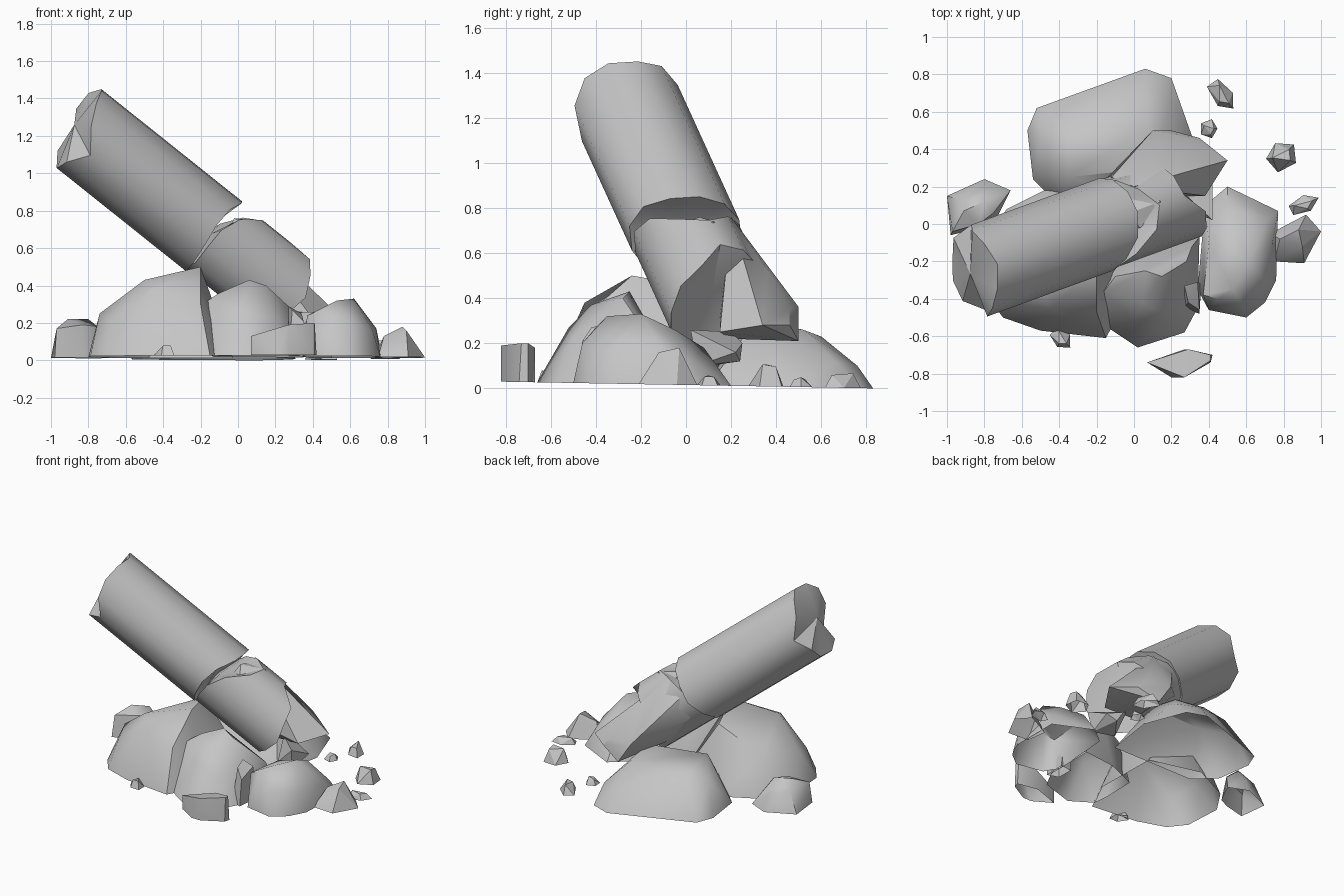
import bpy, bmesh, math, random
from mathutils import Vector

random.seed(4)
default_cube = bpy.data.objects.get("Cube")
if default_cube:
    bpy.data.objects.remove(default_cube, do_unlink=True)

# One stone colour for everything
stone = bpy.data.materials.new("grey stone")
stone.use_nodes = True
grey = (0.56, 0.56, 0.56, 1)
stone.diffuse_color = grey
stone.node_tree.nodes["Principled BSDF"].inputs["Base Color"].default_value = grey


def finish(name, bm, sharp_angle):
    """Shade smooth below the sharp angle and link the object."""
    bmesh.ops.recalc_face_normals(bm, faces=bm.faces)
    for face in bm.faces:
        face.smooth = True
    for edge in bm.edges:
        edge.smooth = edge.calc_face_angle(math.pi) < math.radians(sharp_angle)
    mesh = bpy.data.meshes.new(name)
    bm.to_mesh(mesh)
    bm.free()
    mesh.materials.append(stone)
    obj = bpy.data.objects.new(name, mesh)
    bpy.context.collection.objects.link(obj)


def ground(y):
    """Height of the gently tilted ground line."""
    return max(0, 0.015 - 0.018 * y)


def hull(name, points, base=(), sharp_angle=30):
    """Convex stone; stones with a base outline are open underneath."""
    bm = bmesh.new()
    for point in points:
        bm.verts.new(point)
    feet = {bm.verts.new((x, y, ground(y))) for x, y in base}
    bmesh.ops.convex_hull(bm, input=bm.verts[:])
    bm.normal_update()
    under = [f for f in bm.faces if feet.issuperset(f.verts)]
    bmesh.ops.delete(bm, geom=under, context="FACES")
    loose = [v for v in bm.verts if not v.link_faces]
    bmesh.ops.delete(bm, geom=loose, context="VERTS")
    finish(name, bm, sharp_angle)


def pebble(name, x, y, length, width, turn, height):
    """Small five-sided stone, longer along its turned direction."""
    heading = math.radians(turn)
    base, top = [], []
    for i in range(5):
        angle = i * math.tau / 5
        along = length * math.cos(angle) * random.uniform(0.9, 1.1)
        across = width * math.sin(angle) * random.uniform(0.9, 1.1)
        dx = along * math.cos(heading) - across * math.sin(heading)
        dy = along * math.sin(heading) + across * math.cos(heading)
        base.append((x + dx, y + dy))
        if i % 2 == 0:
            lift = height * random.uniform(0.75, 1)
            top.append((x + dx * 0.6, y + dy * 0.6, lift))
    hull(name, top, base, 20)


# Fallen column: leaning cylinders with ragged ends
axis = Vector((0.752, 0.274, -0.6)).normalized()
up = (Vector((0, 0, 1)) - axis * axis.z).normalized()
back = axis.cross(up)
if back.y < 0:
    back.negate()
middle = Vector((-0.5, -0.13, 0.96))


def shaft(name, radius, upper_end, lower_end):
    """Tube whose end positions along the axis are listed round the rim."""
    bm = bmesh.new()
    count = len(upper_end)
    rings = []
    for ends in (upper_end, lower_end):
        ring = []
        for i, along in enumerate(ends):
            angle = i * math.tau / count
            side = up * math.cos(angle) + back * math.sin(angle)
            ring.append(bm.verts.new(middle + axis * along + side * radius))
        rings.append(ring)
        hub = bm.verts.new(middle + axis * (sum(ends) / count - 0.04))
        for i in range(count):
            bm.faces.new((hub, ring[i], ring[(i + 1) % count]))
    for i in range(count):
        j = (i + 1) % count
        bm.faces.new((rings[0][i], rings[0][j], rings[1][j], rings[1][i]))
    finish(name, bm, 35)


# Rim order: top, back, underside, front
shaft("column_shaft", 0.245,
      [-.49, -.5, -.48, -.38, -.43, -.41, -.44, -.45, -.39, -.49, -.53, -.52],
      [.51, .52, .52, .53, .5, .48, .48, .45, .42, .4, .42, .48])
shaft("column_stump", 0.235,
      [.67, .6, .54, .5, .46, .46, .46, .46, .44, .44, .5, .62],
      [.85, .85, .85, .85, .9, .95, .95, 1, 1.02, 1.04, 1, .97])

# Broken pieces around the lower end
hull("column_chip", [
    (-.02, .06, .76), (.03, -.02, .73), (.14, .05, .72), (.14, .12, .74),
    (0, .2, .72), (-.1, -.05, .6), (.12, -.08, .6), (.16, .15, .6)])
hull("column_back_fragment", [
    (0, .2, .76), (-.12, .25, .66), (.1, .5, .36), (.35, .46, .28),
    (.15, .36, .53), (.5, .34, .28), (.2, .5, .21), (.38, .15, .25),
    (.17, .2, .22), (.02, .38, .35), (-.05, .15, .33), (-.18, .21, .52),
    (.28, .46, .35)])

# Large rubble mounds
hull("back_mound",
     [(-.5, .45, .23), (-.35, .52, .26), (-.35, .25, .32), (.1, .3, .29),
      (.08, .52, .26), (-.1, .6, .23), (.06, .76, .1), (.2, .66, .12)],
     [(-.57, .5), (-.52, .62), (-.22, .67), (.06, .83), (.2, .78),
      (.31, .47), (.25, .1), (-.4, .1), (-.54, .24)], 55)
hull("left_mound",
     [(-.74, -.25, .25), (-.5, -.35, .43), (-.45, -.45, .38), (-.2, -.24, .5),
      (-.2, -.47, .3), (-.3, .05, .45), (-.62, 0, .28), (-.68, -.42, .2)],
     [(-.79, -.38), (-.7, -.5), (-.5, -.57), (-.15, -.61), (-.03, -.38),
      (-.03, .12), (-.4, .22), (-.68, .08), (-.8, -.1)], 45)
hull("front_mound",
     [(-.16, -.36, .32), (-.1, -.28, .36), (.06, -.25, .43), (.15, -.28, .4),
      (.28, -.2, .28), (.05, -.42, .37), (0, -.52, .27), (.2, -.5, .22),
      (0, -.58, .13), (.31, -.12, .2)],
     [(-.14, -.45), (-.13, -.56), (.02, -.66), (.27, -.58), (.34, -.45),
      (.35, -.07), (.1, -.1), (-.13, -.2)], 45)
hull("right_mound",
     [(.37, -.38, .24), (.45, -.4, .27), (.53, -.35, .32), (.62, -.2, .33),
      (.6, -.05, .26), (.5, .08, .18), (.74, -.1, .17), (.72, -.33, .16),
      (.6, -.46, .2), (.4, -.1, .23), (.72, .03, .12)],
     [(.38, .1), (.5, .2), (.6, .14), (.77, .07), (.76, -.3), (.7, -.42),
      (.6, -.5), (.4, -.46), (.34, -.35)], 50)

# Medium stones around the edge
hull("front_slab",
     [(.07, -.74, .13), (.29, -.67, .18), (.41, -.7, .2), (.41, -.73, .2),
      (.27, -.82, .19)],
     [(.07, -.74), (.27, -.67), (.42, -.7), (.41, -.74), (.27, -.82), (.2, -.82)])
hull("left_stone",
     [(-.91, .07, .22), (-.8, .12, .22), (-.75, .06, .18), (-.93, .13, .16),
      (-.97, -.04, .17), (-.83, 0, .19), (-.8, .19, .12)],
     [(-1, .15), (-.8, .24), (-.66, .18), (-.74, .02), (-.82, -.02),
      (-.98, -.06)], 45)
hull("right_stone",
     [(.88, -.03, .18), (.78, -.08, .13), (.9, -.12, .16)],
     [(.73, -.05), (.92, .05), (1, -.04), (.91, -.21), (.75, -.2)])
hull("wedge_stone",
     [(.27, -.33, .29), (.34, -.31, .25), (.35, -.46, .21), (.29, -.42, .27)],
     [(.27, -.33), (.36, -.32), (.35, -.48), (.27, -.45)])
hull("inner_stone",
     [(.23, .2, .25), (.3, .25, .2), (.42, .22, .16), (.42, .02, .26),
      (.35, .24, .12), (.4, .05, .1), (.25, .1, .1)])

# Scattered pebbles: centre, half length, half width, turn, height
for name, x, y, length, width, turn, height in (
        ("back_pebble", .47, .69, .1, .06, -50, .07),
        ("small_back_pebble", .4, .51, .05, .05, 0, .05),
        ("side_pebble", .79, .36, .09, .08, 45, .11),
        ("right_pebble", .9, .1, .09, .05, 25, .06),
        ("front_pebble", -.39, -.61, .07, .05, -45, .08)):
    pebble(name, x, y, length, width, turn, height)
